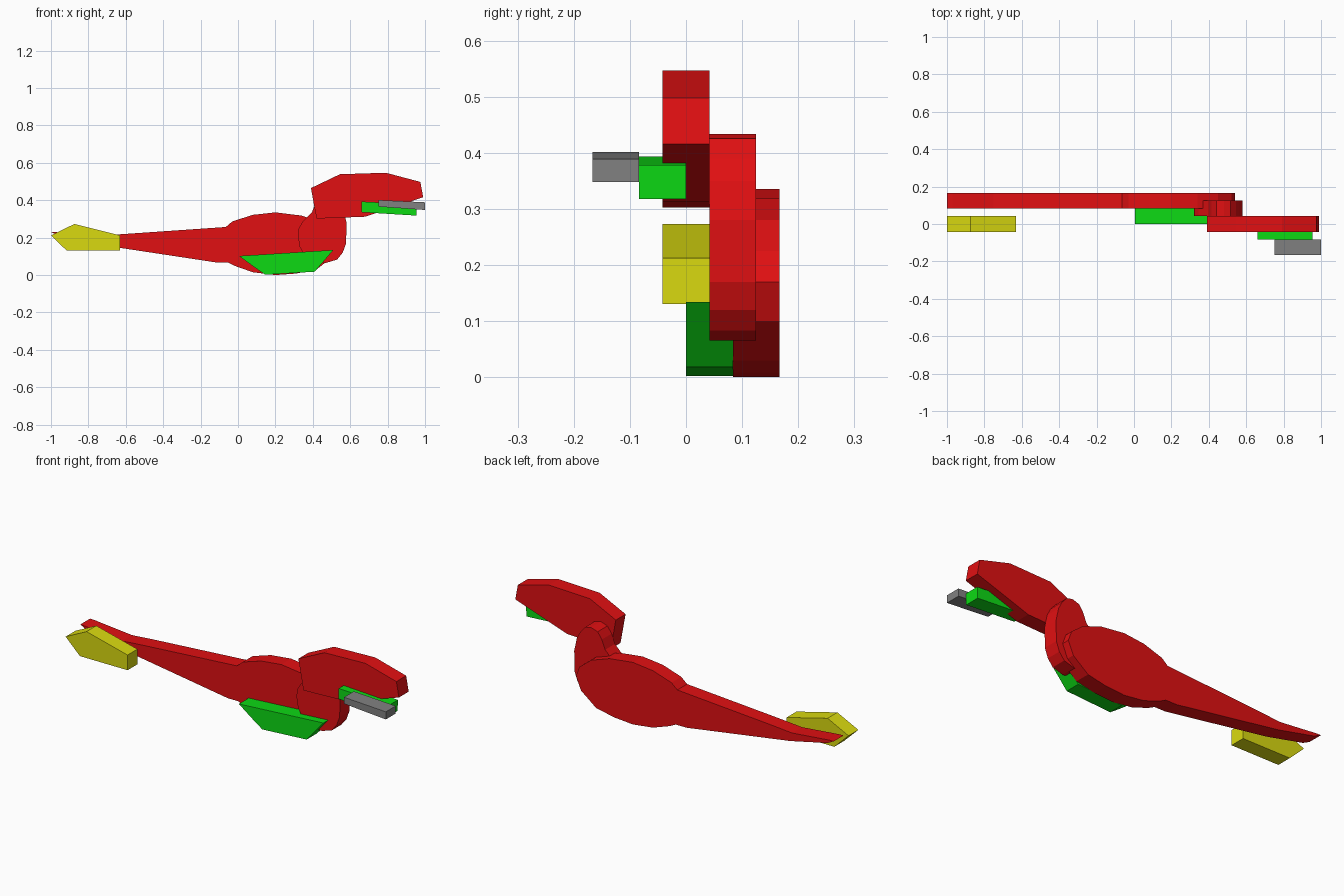
import bpy
import bmesh


def material(name, rgb):
    m = bpy.data.materials.new(name)
    m.diffuse_color = (*rgb, 1.0)
    return m


RED = material("red", (0.75, 0.005, 0.006))
GREEN = material("green", (0.004, 0.70, 0.007))
YELLOW = material("yellow", (0.70, 0.70, 0.005))
GREY = material("grey", (0.22, 0.22, 0.22))
THICK = 1 / 12


def slab(name, mat, y_front, profile):
    """Flat plate: an (x, z) outline extruded backwards by one thickness."""
    bm = bmesh.new()
    face = bm.faces.new([bm.verts.new((x, y_front, z)) for x, z in profile])
    ext = bmesh.ops.extrude_face_region(bm, geom=[face])
    moved = [v for v in ext["geom"] if isinstance(v, bmesh.types.BMVert)]
    bmesh.ops.translate(bm, verts=moved, vec=(0, THICK, 0))
    bmesh.ops.recalc_face_normals(bm, faces=bm.faces)
    mesh = bpy.data.meshes.new(name)
    bm.to_mesh(mesh)
    bm.free()
    mesh.materials.append(mat)
    ob = bpy.data.objects.new(name, mesh)
    bpy.context.collection.objects.link(ob)
    return ob


# Rounded body with long tapering tail
slab("body_and_tail", RED, THICK, [
    (-1, 0.23), (-0.96, 0.21), (-0.74, 0.162), (-0.12, 0.068), (-0.055, 0.068),
    (-0.02, 0.05), (0.08, 0.015), (0.2, 0.0), (0.31, 0.008), (0.42, 0.03),
    (0.51, 0.10), (0.54, 0.17), (0.52, 0.225), (0.45, 0.28), (0.34, 0.318),
    (0.2, 0.335), (0.08, 0.322), (-0.03, 0.287), (-0.065, 0.257),
    (-0.63, 0.218), (-0.75, 0.208), (-0.97, 0.229)])

# Upright neck, rounded at the base and the top
slab("neck", RED, THICK / 2, [
    (0.32, 0.21), (0.33, 0.15), (0.36, 0.10), (0.41, 0.07), (0.47, 0.065),
    (0.53, 0.083), (0.56, 0.12), (0.578, 0.17), (0.58, 0.28), (0.565, 0.35),
    (0.545, 0.39), (0.515, 0.425), (0.48, 0.433), (0.44, 0.42), (0.415, 0.385),
    (0.395, 0.335), (0.345, 0.285), (0.325, 0.25)])

# Head
slab("head", RED, -THICK / 2, [
    (0.39, 0.465), (0.42, 0.302), (0.68, 0.312), (0.99, 0.416),
    (0.975, 0.498), (0.79, 0.547), (0.545, 0.539)])

# Jaw and mouth plates in front of the head
slab("jaw", GREEN, -THICK, [
    (0.66, 0.393), (0.66, 0.336), (0.953, 0.318), (0.955, 0.378)])
slab("mouth_bar", GREY, -2 * THICK, [
    (0.75, 0.401), (0.75, 0.366), (1.0, 0.348), (1.0, 0.389)])

# Belly plate
slab("belly", GREEN, 0, [
    (0.005, 0.102), (0.09, 0.04), (0.145, 0.002), (0.41, 0.018), (0.51, 0.134)])

# Tail tip plate
slab("tail_tip", YELLOW, -THICK / 2, [
    (-1, 0.212), (-0.915, 0.13), (-0.63, 0.13), (-0.63, 0.212), (-0.875, 0.273)])
